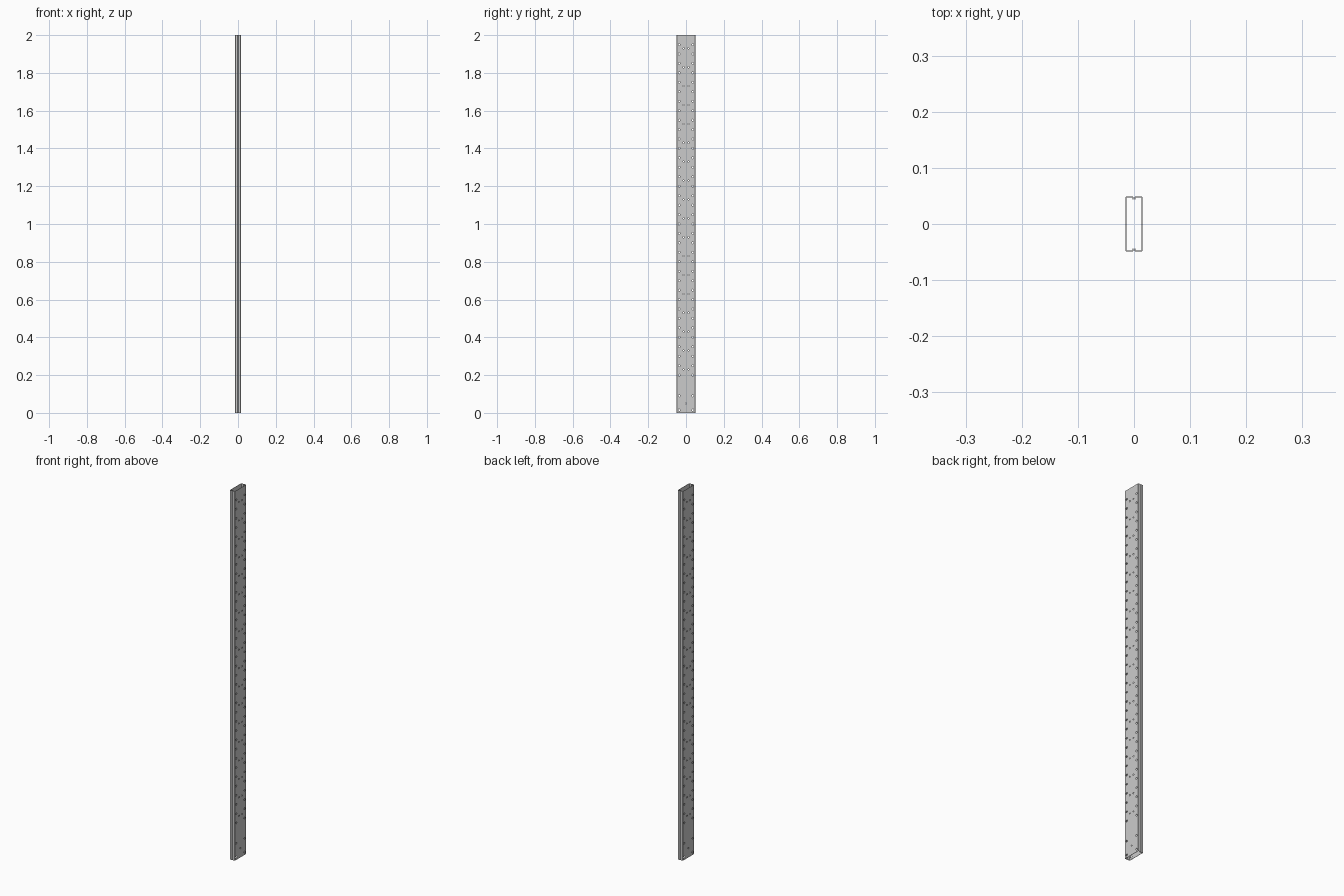
import bpy, bmesh, math
from mathutils import Matrix, Vector

if "Cube" in bpy.data.objects:
    bpy.data.objects.remove(bpy.data.objects["Cube"])

H, HX, HY, T = 2.0, 0.0148, 0.049, 0.0015   # height, half width, half depth, sheet thickness
GAP, LIP = 0.0008, 0.0055                   # half seam gap, inward lip length


def new_object(name, bm):
    bmesh.ops.recalc_face_normals(bm, faces=bm.faces)
    me = bpy.data.meshes.new(name)
    bm.to_mesh(me)
    bm.free()
    ob = bpy.data.objects.new(name, me)
    bpy.context.collection.objects.link(ob)
    return ob


# Lipped C channel: half of the section, mirrored in y, then extruded
outer = [(GAP, HY - LIP), (GAP, HY - 0.001), (GAP + 0.001, HY), (HX - 0.001, HY), (HX, HY - 0.001)]
inner = [(HX - T, HY - T), (GAP + T, HY - T), (GAP + T, HY - LIP)]
flip = lambda pts: [(x, -y) for x, y in reversed(pts)]
section = outer + flip(outer) + flip(inner) + inner[::-1][::-1]
bm = bmesh.new()
face = bm.faces.new([bm.verts.new((x, y, 0)) for x, y in section])
ext = bmesh.ops.extrude_face_region(bm, geom=[face])
bmesh.ops.translate(bm, vec=Vector((0, 0, H)),
                    verts=[v for v in ext["geom"] if isinstance(v, bmesh.types.BMVert)])
channel = new_object("upright_channels", bm)

# Hole pattern: (y, z, radius)
holes = [(s * 0.036, 0.2 + 0.05 * i, 0.005) for i in range(36) for s in (-1, 1)]
holes += [(s * 0.013, 0.23 + 0.1 * i, 0.0035) for i in range(18) for s in (-1, 1)]
holes += [(s * 0.036, z, 0.005) for z in (0.015, 0.09) for s in (-1, 1)]
holes += [(0, 0.05, 0.0035)]
bm = bmesh.new()
for y, z, r in holes:
    bmesh.ops.create_cone(bm, cap_ends=True, segments=16, radius1=r, radius2=r, depth=0.01,
                          matrix=Matrix.Translation((HX, y, z)) @ Matrix.Rotation(math.pi / 2, 4, "Y"))
cutter = new_object("hole_cutter", bm)
cutter.hide_render = True
cutter.hide_set(True)

# Punch the holes, then mirror to make the facing channel
cut = channel.modifiers.new("holes", "BOOLEAN")
cut.object, cut.operation, cut.solver = cutter, "DIFFERENCE", "EXACT"
mirror = channel.modifiers.new("mirror", "MIRROR")
mirror.use_mirror_merge = False
